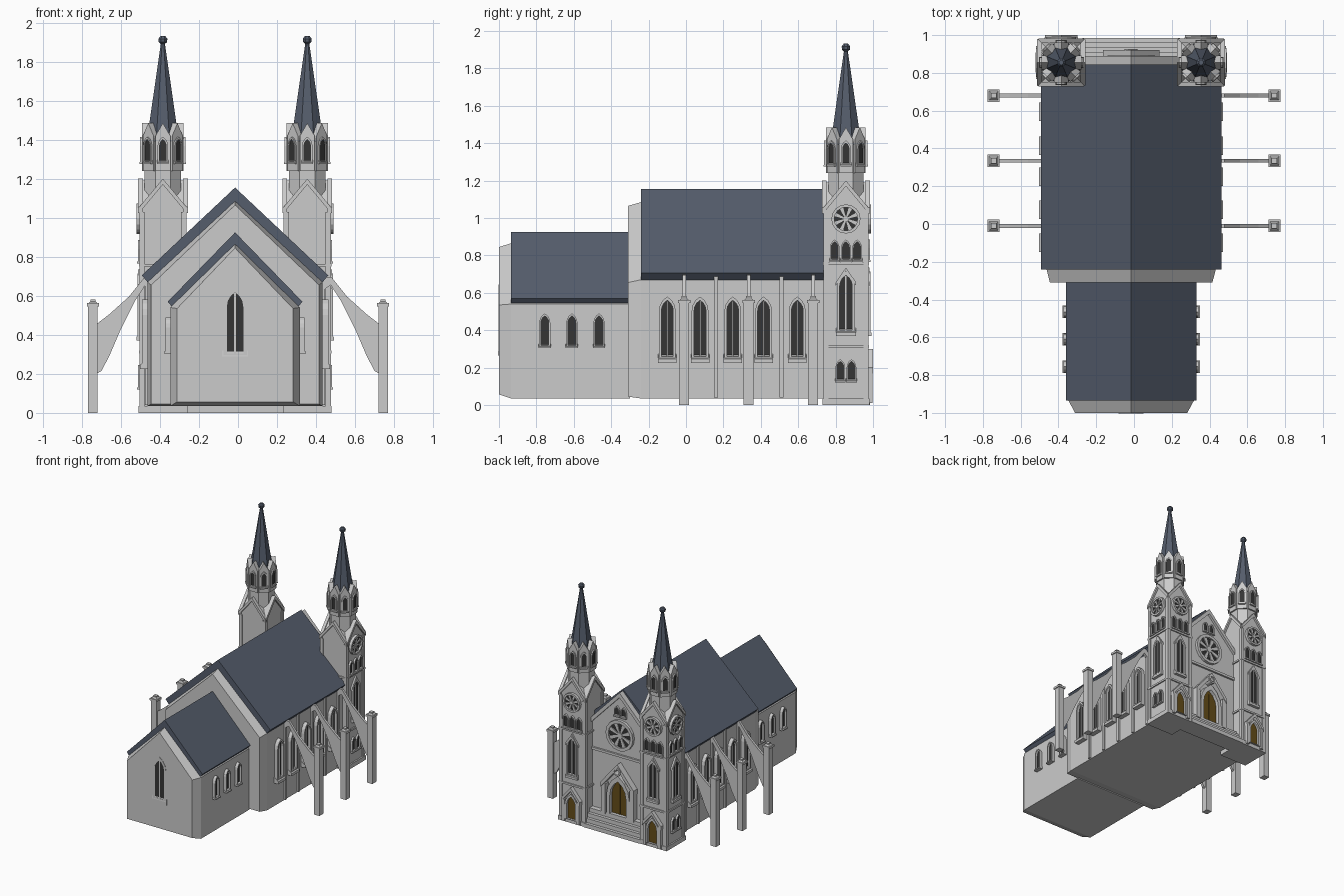
import bpy, bmesh, math
from mathutils import Matrix, Vector

if "Cube" in bpy.data.objects:
    bpy.data.objects.remove(bpy.data.objects["Cube"])

CX = -0.015                      # church axis; pillars stay centred on x = 0
MATS = {'slate': (0.09, 0.11, 0.15, 1), 'glass': (0.035, 0.035, 0.035, 1), 'wood': (0.13, 0.075, 0.01, 1)}
parts = {}


def part(name, mat=None, mirror=True, cx=CX):
    return parts.setdefault((name, mat, mirror, cx), bmesh.new())


def frame(x, y, a):
    """Local (u, z, w) on a wall whose outward normal has compass angle a."""
    c, s = math.cos(a), math.sin(a)
    return Matrix(((-s, 0, c, x), (c, 0, s, y), (0, 1, 0, 0), (0, 0, 0, 1)))


def loft(bm, M, rings, caps=True, closed=False):
    vs = [[bm.verts.new(M @ Vector(p)) for p in r] for r in rings]
    n = len(vs[0])
    pairs = list(zip(vs, vs[1:] + vs[:1])) if closed else list(zip(vs, vs[1:]))
    for a, b in pairs:
        for i in range(n):
            j = (i + 1) % n
            bm.faces.new((a[i], a[j], b[j], b[i]))
    if caps and not closed:
        bm.faces.new(vs[0])
        bm.faces.new(vs[-1])


def prism(bm, M, pts, w0, w1):
    loft(bm, M, [[(u, z, w) for u, z in pts] for w in (w0, w1)])


def ring(bm, M, outer, inner, w0, w1):
    loft(bm, M, [[(u, z, w) for u, z in p] for p, w in
                 ((outer, w0), (outer, w1), (inner, w1), (inner, w0))], closed=True)


def rect(u0, u1, z0, z1):
    return [(u0, z0), (u1, z0), (u1, z1), (u0, z1)]


def box(bm, x0, x1, y0, y1, z0, z1):
    prism(bm, frame(0, 0, 0), rect(y0, y1, z0, z1), x0, x1)


def pent(hw, z0, eave, apex):
    return [(-hw, z0), (hw, z0), (hw, eave), (0, apex), (-hw, eave)]


def chevron(hw, eave, apex, t):
    return [(-hw, eave - t), (0, apex - t), (hw, eave - t), (hw, eave), (0, apex), (-hw, eave)]


def lancet(u, z0, z1, hw):
    s = z1 - hw * math.sqrt(3)
    arc = [(2 * hw * math.cos(t) - hw, s + 2 * hw * math.sin(t)) for t in (0, .35, .7, math.pi / 3)]
    return [(u - hw, z0), (u + hw, z0)] + [(u + x, z) for x, z in arc] + [(u - x, z) for x, z in arc[-2::-1]]


def circle(u, z, r, n=16):
    return [(u + r * math.cos(2 * math.pi * i / n), z + r * math.sin(2 * math.pi * i / n)) for i in range(n)]


def opening(M, u, z0, z1, hw, d=.015, mirror=True, mullion=False, mat='glass', sill=.015):
    f = part('window_frames' if mat == 'glass' else 'door_frames', None, mirror)
    inner = lancet(u, z0 + sill, z1 - hw * .45, hw * .7)
    ring(f, M, lancet(u, z0, z1, hw), inner, -.005, d)
    prism(part('window_glass' if mat == 'glass' else 'doors', mat, mirror), M, inner, -.005, d * .3)
    if mat == 'glass':           # sloping sill
        e = hw * 1.1
        loft(f, M, [[(u - e, z0, 0), (u + e, z0, 0), (u + e, z0 + sill * 1.4, 0), (u - e, z0 + sill * 1.4, 0)],
                    [(u - e, z0, d * 1.3), (u + e, z0, d * 1.3), (u + e, z0 + sill * .6, d * 1.3), (u - e, z0 + sill * .6, d * 1.3)]])
    if mullion:
        prism(f, M, rect(u - hw * .09, u + hw * .09, z0, z1 - hw * .5), 0, d * .7)


def rose(M, z, r, mirror=True):
    f = part('rose_tracery', None, mirror)
    ring(f, M, circle(0, z, r), circle(0, z, r * .8), -.005, .022)
    prism(part('rose_glass', 'glass', mirror), M, circle(0, z, r * .82), -.005, .006)
    prism(f, M, circle(0, z, r * .2, 8), 0, .018)
    for i in range(8):
        a = math.pi * (i + .5) / 4
        c, s = math.cos(a), math.sin(a)
        quad = [(r * p, r * q) for p, q in ((.1, -.04), (.84, -.13), (.84, .13), (.1, .04))]
        prism(f, M, [(p * c - q * s, z + p * s + q * c) for p, q in quad], 0, .013)


def octagon(bm, x, y, prof):
    k = 1 / math.cos(math.pi / 8)
    loft(bm, Matrix.Translation((x, y, 0)),
         [[(r * k * math.cos(math.pi * (i + .5) / 4), r * k * math.sin(math.pi * (i + .5) / 4), z) for i in range(8)]
          for r, z in prof])


BACK, FRONT = math.pi / 2, -math.pi / 2
AX = frame(0, 0, BACK)           # w runs along +y


def hall(name, sections, roof, y0, y1):
    """Gabled body with a chamfered end, and its roof slab."""
    loft(part(name + '_walls', None, False), AX, [[(u, z, y) for u, z in pent(*s)] for y, *s in sections])
    hw, eave, apex, hi, ei, ai = roof
    prism(part(name + '_roof', 'slate', False), AX,
          [(-hw, eave), (-hi, ei), (0, ai), (hi, ei), (hw, eave), (0, apex)], y0, y1)


# Nave and chancel
hall('nave', [(-.31, .43, .045, .655, 1.065), (-.24, .448, .035, .67, 1.085), (.85, .448, .035, .67, 1.085)],
     (.478, .705, 1.155, .44, .66, 1.08), -.24, .845)
hall('chancel', [(-1, .297, .057, .535, .845), (-.935, .332, .035, .54, .865), (-.3, .332, .035, .54, .865)],
     (.345, .57, .925, .312, .53, .855), -.935, -.3)

# Side windows and wall strips
nave_side = frame(.448, 0, 0)
for y in (-.1, .075, .25, .415, .595):
    opening(nave_side, y, .225, .58, .045, .03, mullion=True, sill=.035)
for y in (-.01, .16, .335, .51, .68):
    box(part('wall_strips'), .44, .462, y - .01, y + .01, .04, .69)
for y in (-.755, -.61, -.465):
    opening(frame(.332, 0, 0), y, .305, .49, .03, .025)

# Chancel end window and string course
opening(frame(0, -1, FRONT), 0, .265, .645, .06, -.0 + .003, False, True, sill=.04)
box(part('chancel_string', None, False), -.297, .297, -1, -.98, .262, .27)

# Flying buttresses: pier, cap and flyer
for y in (-.01, .335, .68):
    p = part('buttress_piers', None, True, 0)
    box(p, .719, .768, y - .027, y + .027, 0, .545)
    box(p, .712, .775, y - .033, y + .033, .545, .562)
    loft(p, Matrix.Identity(4), [[(.743 + a * s, y + b * s, z) for a, b in ((-1, -1), (1, -1), (1, 1), (-1, 1))]
                                 for s, z in ((.024, .562), (.014, .572), (.014, .582))])
    prism(part('flying_buttresses', None, True, 0), frame(0, y, FRONT),
          [(.725, .2), (.725, .455), (.66, .505), (.56, .595), (.48, .695), (.425, .7), (.425, .62), (.475, .655),
           (.53, .57), (.6, .43), (.66, .29), (.70, .215)], -.01, .01)

# Towers
TX, TY, H = .37, .855, .113
t = part('tower_shafts')
for a in (0, BACK):              # two crossed gabled prisms
    prism(t, frame(TX, TY, a), pent(H, .01, 1.05, 1.19), -H, H)
octagon(t, TX, TY, [(.094, 1.0), (.094, 1.41)])
trim = part('tower_trim')
for z, h, e in ((0, .035, .012), (.305, .015, .01), (.75, .014, .01)):
    box(trim, TX - H - e, TX + H + e, TY - H - e, TY + H + e, z, z + h)
for sx in (-1, 1):
    for sy in (-1, 1):
        cx, cy = TX + sx * (H - .006), TY + sy * (H - .006)
        box(trim, cx - .014, cx + .014, cy - .014, cy + .014, .03, 1.03)
for i in range(4):
    prism(trim, frame(TX, TY, i * BACK), chevron(H + .008, 1.055, 1.2, .03), H - .01, H + .015)
for a in (0, BACK):
    M = frame(TX + (H if a == 0 else 0), TY + (H if a else 0), a)
    rose(M, .995, .078)
    for u in (-.06, 0, .06):
        opening(M, u, .765, .885, .026)
    opening(M, 0, .37, .715, .048, .018, mullion=True, sill=.03)
    prism(trim, M, chevron(.055, .655, .735, .018), 0, .014)
    if a == 0:
        for u in (-.03, .03):
            opening(M, u, .12, .245, .026)
    else:                        # side door with gabled porch
        opening(M, 0, .03, .245, .056, .025, mat='wood', sill=.005)
        prism(part('door_frames'), M, chevron(.085, .2, .3, .03), 0, .032)
        for s in (-1, 1):
            prism(part('door_frames'), M, rect(s * .068 - .012, s * .068 + .012, .01, .19), 0, .03)

# Belfry stage with eight gablets, then spire and finial
for i in range(8):
    M = frame(TX, TY, i * math.pi / 4)
    prism(part('belfry_gablets'), M, pent(.038, 1.24, 1.42, 1.485), .06, .106)
    a = i * math.pi / 4
    opening(frame(TX + .106 * math.cos(a), TY + .106 * math.sin(a), a), 0, 1.275, 1.415, .027, .01)
octagon(part('spires', 'slate'), TX, TY, [(.1, 1.39), (.08, 1.41), (.01, 1.895)])
octagon(part('spire_finials', 'slate'), TX, TY, [(.01, 1.89), (.021, 1.9), (.023, 1.917), (.012, 1.932)])

# Central facade between the towers
c = part('facade_wall', None, False)
prism(c, AX, pent(.27, .01, .85, 1.115), .83, .87)
prism(c, AX, chevron(.27, .86, 1.14, .04), .83, .89)
box(c, -.27, .27, .86, .885, .605, .625)
F = frame(0, .87, BACK)
rose(F, .785, .125, False)
for u in (-.03, .03):
    opening(F, u, .93, 1.02, .024, mirror=False)
opening(F, 0, .13, .46, .105, .04, False, mat='wood', sill=.005)
prism(c, F, chevron(.15, .38, .56, .04), 0, .05)
for s in (-1, 1):
    prism(c, F, rect(s * .13 - .018, s * .13 + .018, .12, .37), 0, .045)
ring(c, F, circle(0, .5, .034, 12), circle(0, .5, .022, 12), 0, .056)
box(part('doors', 'wood', False), -.004, .004, .87, .888, .135, .38)

# Entrance steps
for i in range(4):
    box(part('entrance_steps', None, False), -.258, .258, .83, .985 - i * .025, i * .033, (i + 1) * .033)

# Emit every part as an object, mirrored about the church axis where paired
for (name, mat, mirror, cx), bm in parts.items():
    bmesh.ops.recalc_face_normals(bm, faces=bm.faces)
    me = bpy.data.meshes.new(name)
    bm.to_mesh(me)
    bm.free()
    ob = bpy.data.objects.new(name, me)
    ob.location.x = cx
    bpy.context.collection.objects.link(ob)
    if mirror:
        ob.modifiers.new('mirror', 'MIRROR').use_mirror_merge = False
    if mat:
        m = bpy.data.materials.get(mat) or bpy.data.materials.new(mat)
        m.diffuse_color = MATS[mat]
        m.use_nodes = True
        m.node_tree.nodes["Principled BSDF"].inputs["Base Color"].default_value = m.diffuse_color
        me.materials.append(m)
